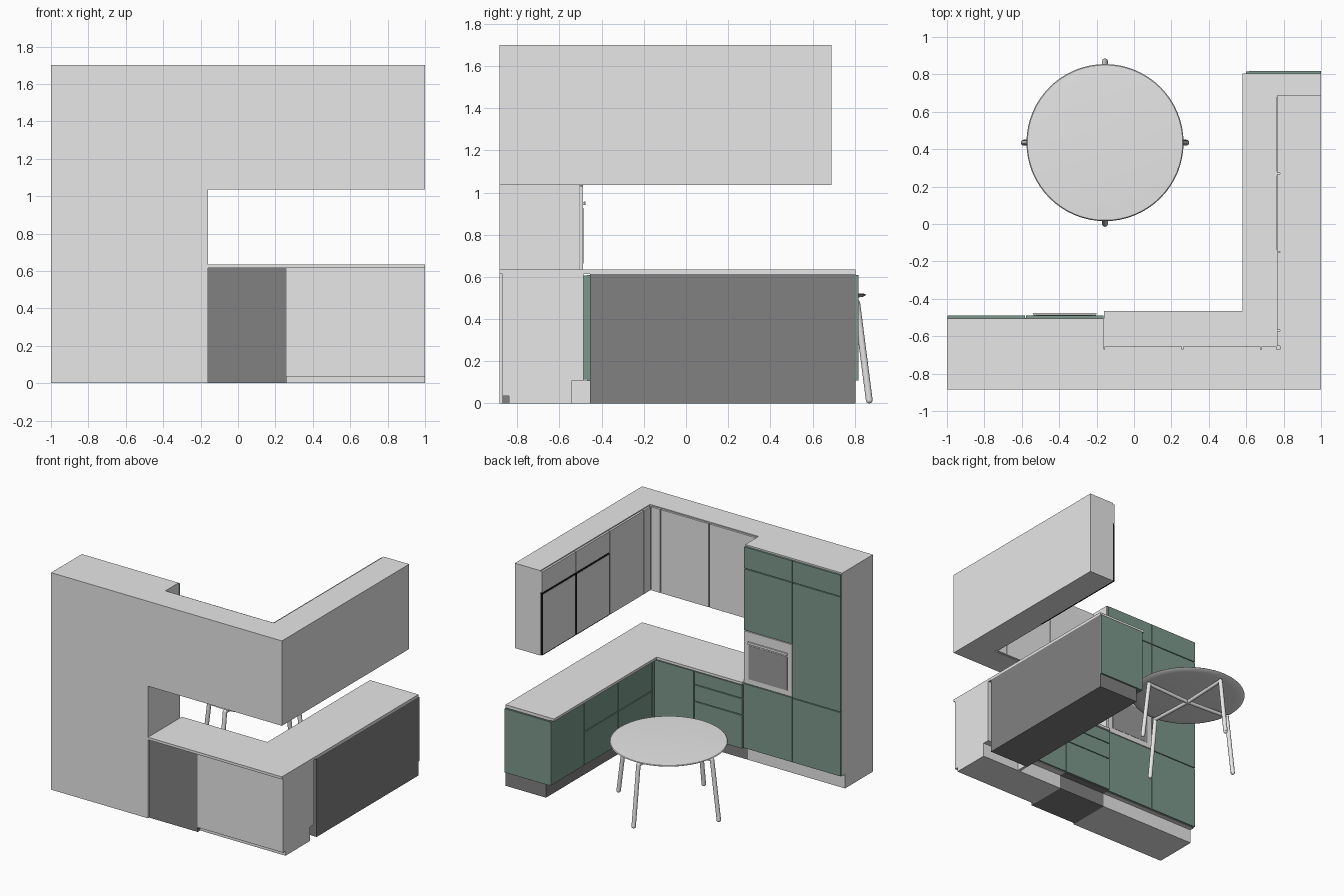
import bpy
import bmesh
import math
from mathutils import Vector

cube = bpy.data.objects.get("Cube")
if cube:
    bpy.data.objects.remove(cube, do_unlink=True)


def material(name, red, green, blue):
    mat = bpy.data.materials.new(name)
    mat.use_nodes = True
    mat.diffuse_color = (red, green, blue, 1)
    mat.node_tree.nodes["Principled BSDF"].inputs["Base Color"].default_value = (red, green, blue, 1)
    return mat


LIGHT = material("light_grey", 0.8, 0.8, 0.8)
DARK = material("dark_grey", 0.22, 0.22, 0.22)
GREEN = material("sage_green", 0.2, 0.32, 0.26)
GLASS = material("oven_glass", 0.33, 0.33, 0.33)
BLACK = material("black", 0.01, 0.01, 0.01)


def finish(name, bm, mat):
    bmesh.ops.recalc_face_normals(bm, faces=bm.faces)
    mesh = bpy.data.meshes.new(name)
    bm.to_mesh(mesh)
    bm.free()
    mesh.materials.append(mat)
    obj = bpy.data.objects.new(name, mesh)
    bpy.context.collection.objects.link(obj)
    return obj


def prism(name, outline, low, high, mat):
    """Extrude a plan outline from one height to another."""
    bm = bmesh.new()
    face = bm.faces.new([bm.verts.new((x, y, low)) for x, y in outline])
    top = bmesh.ops.extrude_face_region(bm, geom=[face])["geom"]
    bmesh.ops.translate(bm, vec=(0, 0, high - low),
                        verts=[v for v in top if isinstance(v, bmesh.types.BMVert)])
    return finish(name, bm, mat)


def box(name, xs, ys, zs, mat):
    (a, b), (c, d) = xs, ys
    return prism(name, [(a, c), (b, c), (b, d), (a, d)], zs[0], zs[1], mat)


def front(name, side, plane, span, zs, mat, thick=0.015, gap=0.003):
    """Door or drawer front facing the room: side 'y' faces +y, side 'x' faces -x."""
    span = (span[0] + gap, span[1] - gap)
    zs = (zs[0] + gap, zs[1] - gap)
    if side == "y":
        return box(name, span, (plane - thick, plane), zs, mat)
    return box(name, (plane, plane + thick), span, zs, mat)


# Shared dimensions
LEFT, RIGHT, BACK = -1, 1, -0.885
TALL_END, TALL_MID = -0.16, -0.58
TALL_FACE, BASE_FACE, SIDE_FACE = -0.488, -0.47, 0.6
KICK, KICK_Y = 0.11, -0.54
BASE_TOP, TOP = 0.615, 1.7
UP_LOW, UP_SPLIT = 1.035, 1.525
UP_X, UP_Y, UP_END = 0.765, -0.655, 0.69
RUN_START, RUN_END = -0.455, 0.805
MODULE = 0.26

# Tall cabinet with recessed plinth
box("tall_carcass", (LEFT, TALL_END), (BACK, TALL_FACE - 0.017), (KICK, TOP), LIGHT)
box("tall_plinth", (LEFT, TALL_END), (BACK, KICK_Y), (0, KICK), LIGHT)
front("tall_seam_backing", "y", TALL_FACE - 0.015, (LEFT, TALL_END), (KICK, TOP - 0.01), DARK, 0.002)
for low, high in ((KICK, 0.615), (0.615, 1.52), (1.52, TOP - 0.008)):
    front("tall_door", "y", TALL_FACE, (LEFT, TALL_MID), (low, high), GREEN)
OVEN_LOW, OVEN_HIGH = 0.62, UP_LOW
for low, high in ((KICK, OVEN_LOW), (OVEN_HIGH, 1.52), (1.52, TOP - 0.008)):
    front("oven_column_door", "y", TALL_FACE, (TALL_MID, TALL_END), (low, high), GREEN)

# Oven with glass and bar handle
front("oven_front", "y", TALL_FACE, (TALL_MID, TALL_END), (OVEN_LOW, OVEN_HIGH), LIGHT)
front("oven_glass", "y", TALL_FACE + 0.002, (-0.54, -0.2), (0.66, 0.93), GLASS, 0.004)
box("oven_handle", (-0.54, -0.2), (TALL_FACE + 0.004, TALL_FACE + 0.012), (0.94, 0.958), LIGHT)
for x in (-0.53, -0.22):
    box("oven_handle_post", (x, x + 0.01), (TALL_FACE, TALL_FACE + 0.008), (0.942, 0.956), LIGHT)

# Wall cabinets, L shaped
edge = 0.015
prism("wall_cabinets", [(TALL_END, BACK), (RIGHT, BACK), (RIGHT, UP_END), (UP_X + edge, UP_END),
                        (UP_X + edge, UP_Y - edge), (TALL_END, UP_Y - edge)], UP_LOW, TOP, LIGHT)
UP_ZS = (UP_LOW, TOP - 0.005)
for a, b in ((TALL_END, MODULE), (MODULE, 0.68), (0.68, UP_X)):
    front("wall_door", "y", UP_Y, (a, b), UP_ZS, LIGHT)
for a, b in ((UP_Y, -0.57), (-0.57, -0.15)):
    front("wall_door", "x", UP_X, (a, b), UP_ZS, LIGHT)
for a, b in ((-0.15, 0.27), (0.27, UP_END)):
    front("wall_flap", "x", UP_X, (a, b), (UP_SPLIT, TOP - 0.005), LIGHT)
    front("framed_door", "x", UP_X, (a, b), (UP_LOW, UP_SPLIT), BLACK)
    front("framed_door_panel", "x", UP_X - 0.002, (a + 0.008, b - 0.008),
          (UP_LOW + 0.008, UP_SPLIT - 0.008), LIGHT, 0.004)

# Worktop, L shaped
prism("worktop", [(TALL_END, BACK), (RIGHT, BACK), (RIGHT, RUN_END), (0.58, RUN_END),
                  (0.58, -0.465), (TALL_END, -0.465)], BASE_TOP, 0.635, LIGHT)

# Base cabinets along the back
CARCASS_BACK = -0.87
box("drawer_carcass", (TALL_END, MODULE), (CARCASS_BACK, -0.487), (KICK, BASE_TOP), DARK)
box("drawer_plinth", (TALL_END, MODULE), (CARCASS_BACK, KICK_Y), (0, KICK), DARK)
box("corner_carcass", (MODULE, RIGHT), (CARCASS_BACK, -0.487), (KICK, BASE_TOP), LIGHT)
box("corner_lower", (MODULE, RIGHT), (CARCASS_BACK, KICK_Y), (0.035, KICK), LIGHT)
box("corner_foot", (MODULE, RIGHT), (-0.84, KICK_Y), (0, 0.035), LIGHT)
for low, high in ((KICK, 0.375), (0.375, 0.505), (0.505, BASE_TOP - 0.005)):
    front("drawer_front", "y", BASE_FACE, (TALL_END, MODULE), (low, high), GREEN)
front("corner_door", "y", BASE_FACE, (MODULE, SIDE_FACE + 0.02), (KICK, BASE_TOP - 0.005), GREEN)

# Base cabinets along the right side, with green end panel
box("side_carcass", (SIDE_FACE + 0.017, RIGHT), (RUN_START, RUN_END), (KICK, BASE_TOP), DARK)
box("side_plinth", (0.65, RIGHT), (RUN_START, RUN_END), (0, KICK), DARK)
box("plinth_return", (0.65, 0.67), (KICK_Y, RUN_START), (0, KICK), LIGHT)
box("end_panel", (SIDE_FACE + 0.016, RIGHT), (RUN_END, RUN_END + 0.013), (KICK, BASE_TOP - 0.005), GREEN)
box("corner_filler", (SIDE_FACE, SIDE_FACE + 0.015), (BASE_FACE, -0.44), (KICK, BASE_TOP - 0.005), GREEN)
front("side_door", "x", SIDE_FACE, (0.4, RUN_END + 0.013), (KICK, BASE_TOP - 0.005), GREEN)
for a, b in ((-0.44, -0.02), (-0.02, 0.4)):
    for low, high in ((KICK, 0.375), (0.375, BASE_TOP - 0.005)):
        front("side_drawer", "x", SIDE_FACE, (a, b), (low, high), GREEN)

# Round table
CENTRE = Vector((-0.155, 0.435, 0))


def smooth(obj):
    bpy.ops.object.select_all(action="DESELECT")
    obj.select_set(True)
    bpy.context.view_layer.objects.active = obj
    bpy.ops.object.shade_smooth_by_angle(angle=math.radians(40))


def rod(name, start, end, r_start, r_end, mat):
    """Tapered round bar with rounded ends."""
    axis = end - start
    bm = bmesh.new()
    bmesh.ops.create_cone(bm, cap_ends=True, segments=16, radius1=r_start, radius2=r_end, depth=axis.length)
    bmesh.ops.rotate(bm, verts=bm.verts, matrix=axis.to_track_quat("Z", "Y").to_matrix())
    bmesh.ops.translate(bm, verts=bm.verts, vec=(start + end) / 2)
    for point, radius in ((start, r_start), (end, r_end)):
        ball = bmesh.ops.create_uvsphere(bm, u_segments=16, v_segments=8, radius=radius)
        bmesh.ops.translate(bm, verts=ball["verts"], vec=point)
    smooth(finish(name, bm, mat))


# Table top is a spun profile: thin rim, slight crown, bevelled underside
bm = bmesh.new()
profile = [(0, 0.5), (0.36, 0.5), (0.405, 0.506), (0.42, 0.515), (0.415, 0.52), (0.3, 0.525), (0, 0.528)]
verts = [bm.verts.new((r, 0, z)) for r, z in profile]
edges = [bm.edges.new(pair) for pair in zip(verts, verts[1:])]
bmesh.ops.spin(bm, geom=verts + edges, cent=(0, 0, 0), axis=(0, 0, 1), angle=math.tau, steps=64)
bmesh.ops.remove_doubles(bm, verts=bm.verts, dist=0.0005)
bmesh.ops.translate(bm, verts=bm.verts, vec=CENTRE)
smooth(finish("table_top", bm, LIGHT))

# Splayed legs and crossing arms
for i in range(4):
    turn = math.tau * i / 4
    out = Vector((math.cos(turn), math.sin(turn), 0))
    foot = CENTRE + out * 0.434 + Vector((0, 0, 0.016))
    knee = CENTRE + out * 0.375 + Vector((0, 0, 0.475))
    hub = CENTRE + Vector((0, 0, 0.46))
    rod("table_leg", foot, knee, 0.016, 0.016, LIGHT)
    rod("table_arm", hub, knee, 0.014, 0.014, LIGHT)
